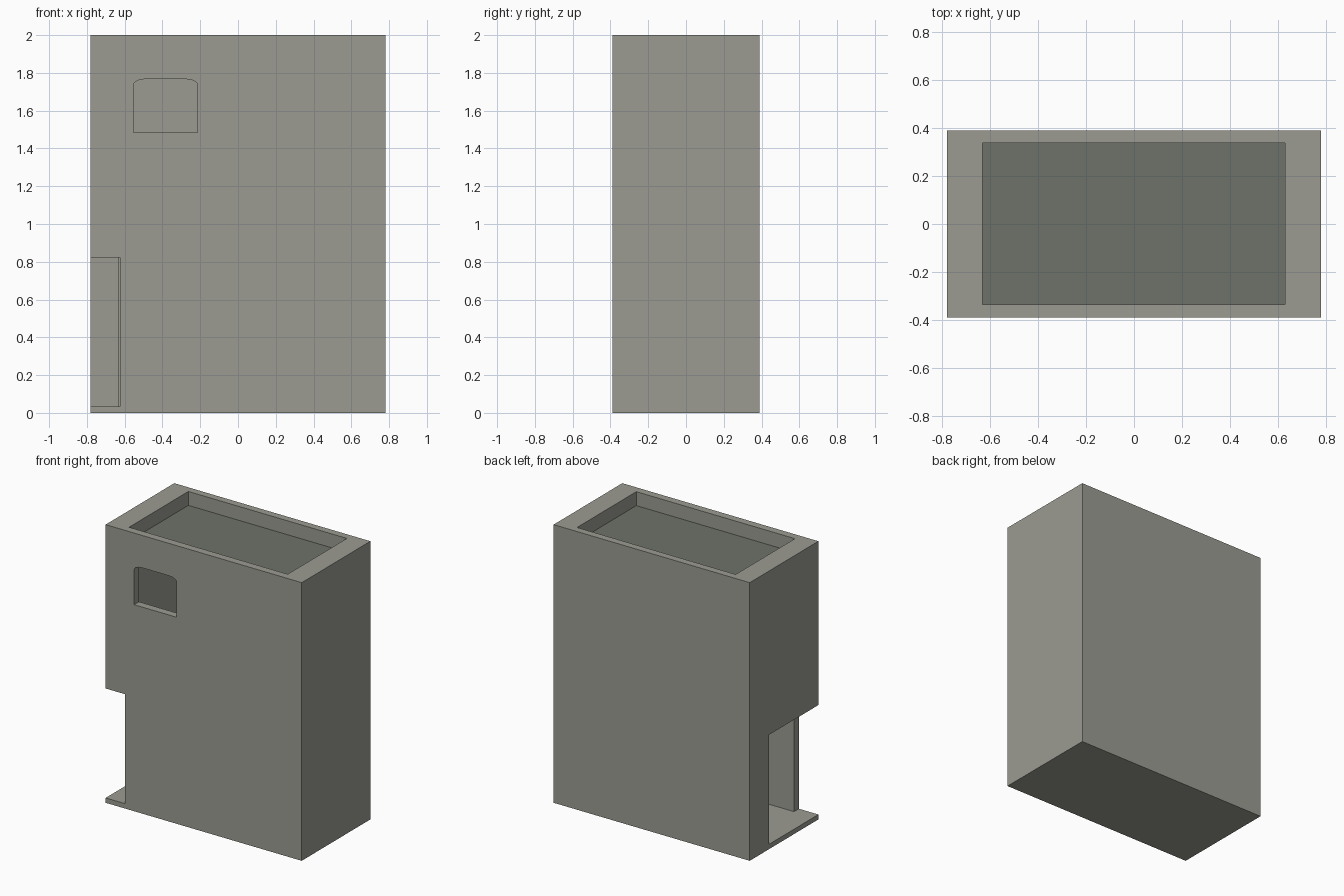
import bpy, math

if "Cube" in bpy.data.objects:
    bpy.data.objects.remove(bpy.data.objects["Cube"])


def box(name, x0, x1, y0, y1, z0, z1):
    bpy.ops.mesh.primitive_cube_add(size=1)
    ob = bpy.context.object
    ob.name = name
    for v in ob.data.vertices:
        v.co = (x1 if v.co.x > 0 else x0, y1 if v.co.y > 0 else y0, z1 if v.co.z > 0 else z0)
    return ob


def prism(name, profile, y0, y1):
    """Extrude an x/z outline from y0 to y1."""
    n = len(profile)
    verts = [(x, y, z) for y in (y0, y1) for x, z in profile]
    faces = [list(range(n)), list(range(2 * n - 1, n - 1, -1))]
    faces += [[i, i + n, (i + 1) % n + n, (i + 1) % n] for i in range(n)]
    me = bpy.data.meshes.new(name)
    me.from_pydata(verts, [], faces)
    ob = bpy.data.objects.new(name, me)
    bpy.context.collection.objects.link(ob)
    return ob


def cut(target, cutter):
    mod = target.modifiers.new("cut", 'BOOLEAN')
    mod.operation, mod.solver, mod.object = 'DIFFERENCE', 'EXACT', cutter
    bpy.context.view_layer.objects.active = target
    bpy.ops.object.modifier_apply(modifier=mod.name)
    bpy.data.objects.remove(cutter, do_unlink=True)


def paint(ob, name, color):
    mat = bpy.data.materials.new(name)
    mat.diffuse_color = (*color, 1)
    mat.use_nodes = True
    mat.node_tree.nodes["Principled BSDF"].inputs["Base Color"].default_value = mat.diffuse_color
    ob.data.materials.clear()
    ob.data.materials.append(mat)


# Hollow building shell, open at the top behind a parapet
walls = box("walls", -0.78, 0.78, -0.39, 0.39, 0, 2)
cut(walls, box("room_cutter", -0.632, 0.63, -0.335, 0.338, 0.035, 2.3))

# Corner entrance, down to the floor slab
cut(walls, box("entrance_cutter", -1, -0.625, -0.6, 0.17, 0.035, 0.822))

# Window with softly rounded upper corners
left, right, bottom, top, rx, rz = -0.553, -0.215, 1.485, 1.767, 0.065, 0.03
arc = [i * math.pi / 12 for i in range(7)]
outline = [(left, bottom), (right, bottom)]
outline += [(right - rx + rx * math.cos(a), top - rz + rz * math.sin(a)) for a in arc]
outline += [(left + rx - rx * math.cos(a), top - rz + rz * math.sin(a)) for a in reversed(arc)]
cut(walls, prism("window_cutter", outline, -0.6, -0.2))
paint(walls, "warm_grey", (0.33, 0.33, 0.29))

# Sunken roof panel
roof = box("roof", -0.632, 0.63, -0.335, 0.338, 1.885, 1.9)
paint(roof, "roof_grey", (0.157, 0.168, 0.138))
